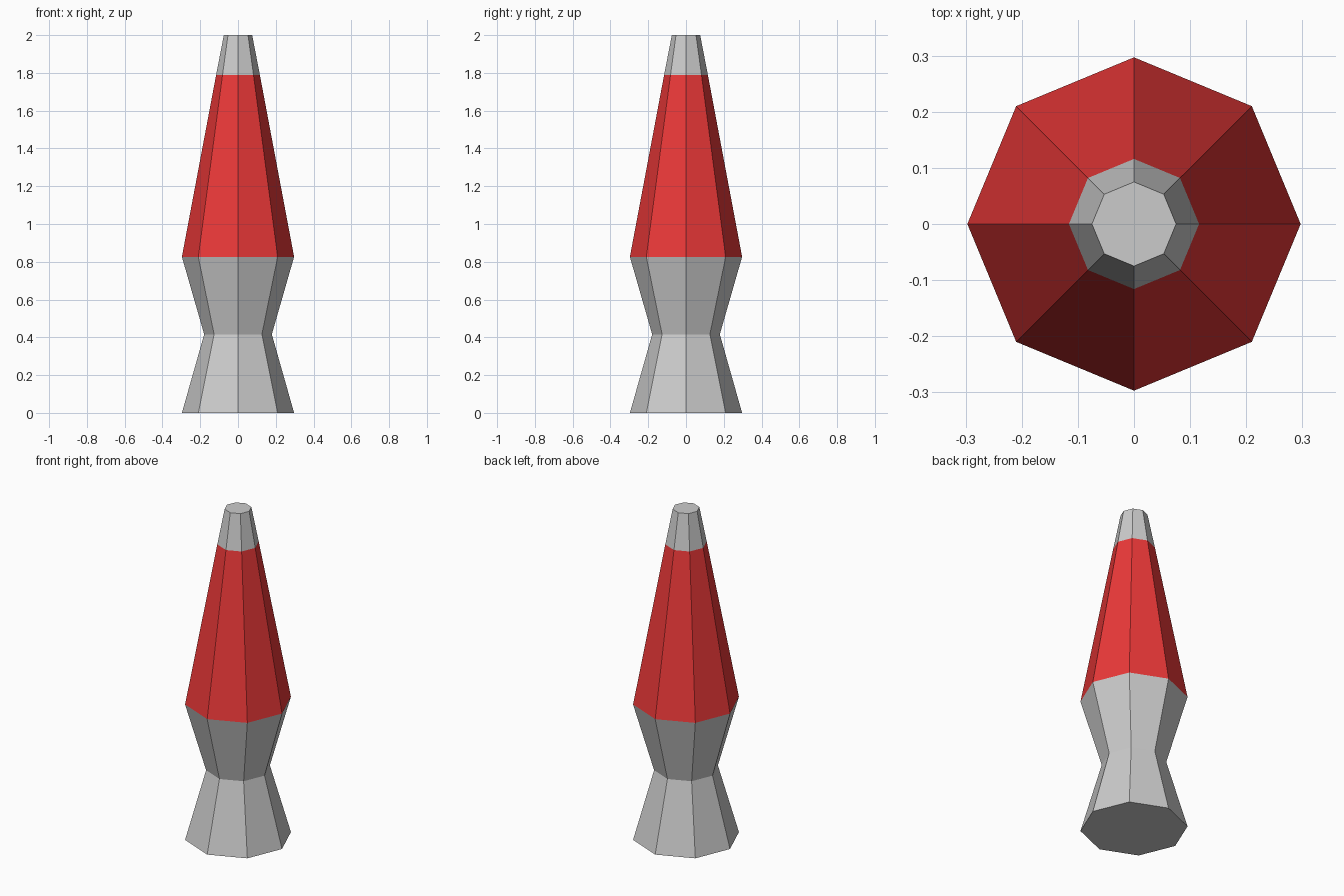
import bpy, bmesh
from math import cos, sin, tau

if "Cube" in bpy.data.objects:
    bpy.data.objects.remove(bpy.data.objects["Cube"])

SIDES = 8


def lathe(name, profile, cap_bottom=False, cap_top=False, color=None):
    """Flat-shaded octagonal solid of revolution from (radius, z) points."""
    bm = bmesh.new()
    rings = [[bm.verts.new((r * cos(tau * i / SIDES), r * sin(tau * i / SIDES), z))
              for i in range(SIDES)] for r, z in profile]
    for low, high in zip(rings, rings[1:]):
        for i in range(SIDES):
            j = (i + 1) % SIDES
            bm.faces.new((low[i], low[j], high[j], high[i]))
    if cap_bottom:
        bm.faces.new(rings[0][::-1])
    if cap_top:
        bm.faces.new(rings[-1])
    mesh = bpy.data.meshes.new(name)
    bm.to_mesh(mesh)
    bm.free()
    obj = bpy.data.objects.new(name, mesh)
    bpy.context.collection.objects.link(obj)
    if color:
        mat = bpy.data.materials.new(name + "_color")
        mat.diffuse_color = color
        mat.use_nodes = True
        mat.node_tree.nodes["Principled BSDF"].inputs["Base Color"].default_value = mat.diffuse_color
        mesh.materials.append(mat)
    return obj


# Hourglass stand
lathe("lamp_base", [(0.297, 0), (0.179, 0.416), (0.297, 0.826)], cap_bottom=True)
# Tapered red glass
lathe("glass_bottle", [(0.297, 0.826), (0.116, 1.788)], color=(0.83, 0.04, 0.04, 1))
# Metal cap on top
lathe("lamp_cap", [(0.116, 1.788), (0.075, 2.0)], cap_top=True)
